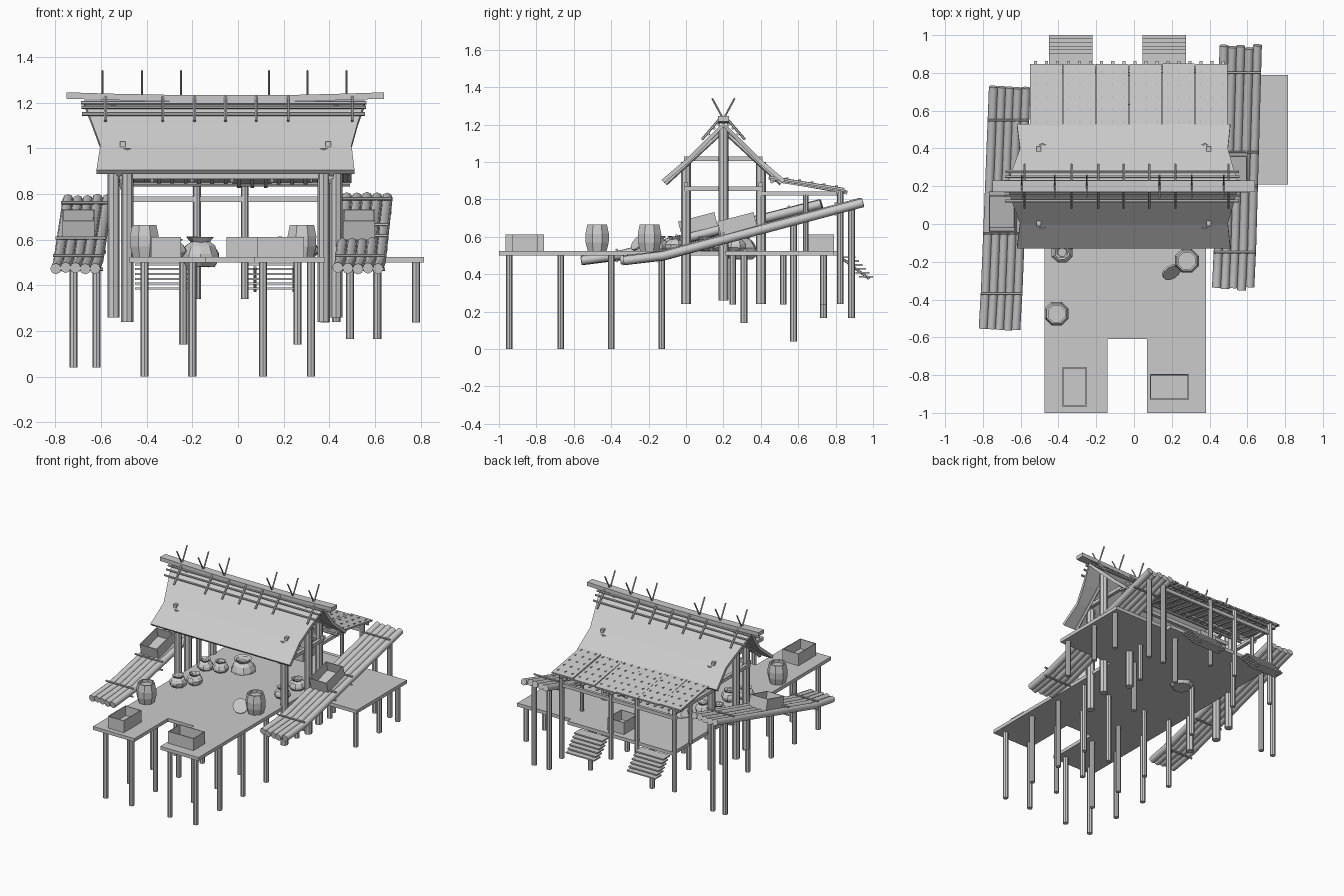
import bpy, bmesh, math, random
from mathutils import Vector, Matrix

if "Cube" in bpy.data.objects:
    bpy.data.objects.remove(bpy.data.objects["Cube"])
random.seed(4)


def finish(name, bm):
    bmesh.ops.recalc_face_normals(bm, faces=bm.faces)
    me = bpy.data.meshes.new(name)
    bm.to_mesh(me)
    bm.free()
    ob = bpy.data.objects.new(name, me)
    bpy.context.collection.objects.link(ob)
    return ob


def add_box(bm, lo, hi, rx=0.0, rz=0.0):
    lo, hi = Vector(lo), Vector(hi)
    m = (Matrix.Translation((lo + hi) / 2) @ Matrix.Rotation(rz, 4, 'Z')
         @ Matrix.Rotation(rx, 4, 'X') @ Matrix.Diagonal((*(hi - lo), 1)))
    return bmesh.ops.create_cube(bm, size=1, matrix=m)['verts']


def add_rod(bm, a, b, r, n=8):
    a, b = Vector(a), Vector(b)
    d = b - a
    m = Matrix.Translation((a + b) / 2) @ d.to_track_quat('Z', 'Y').to_matrix().to_4x4()
    bmesh.ops.create_cone(bm, cap_ends=True, segments=n, radius1=r, radius2=r,
                          depth=d.length, matrix=m)


def rods(name, items, n=8):
    bm = bmesh.new()
    for a, b, r in items:
        add_rod(bm, a, b, r, n)
    return finish(name, bm)


def boxes(name, items):
    bm = bmesh.new()
    for it in items:
        add_box(bm, *it)
    return finish(name, bm)


def posts(name, spots, z0, z1, r=0.018):
    return rods(name, [((x, y, z0), (x, y, z1), r) for x, y in spots])


def lathe(name, profile, loc, n=8, wobble=0.0):
    bm = bmesh.new()
    rings = []
    for r, z in profile:
        rings.append([bm.verts.new((loc[0] + r * k * math.cos(a), loc[1] + r * k * math.sin(a),
                                    loc[2] + z + random.uniform(-wobble, wobble) * 0.05))
                      for a in [2 * math.pi * (i + .5) / n for i in range(n)]
                      for k in [1 + random.uniform(-wobble, wobble)]])
    for p, q in zip(rings, rings[1:]):
        for i in range(n):
            bm.faces.new((p[i], p[(i + 1) % n], q[(i + 1) % n], q[i]))
    bm.faces.new(rings[0][::-1])
    bm.faces.new(rings[-1])
    return finish(name, bm)


def crate(name, lo, hi, rx=0.0):
    bm = bmesh.new()
    vs = add_box(bm, lo, hi, rx)
    bm.normal_update()
    top = max(bm.faces, key=lambda f: f.normal.z)
    bmesh.ops.inset_region(bm, faces=[top], thickness=0.008)
    bmesh.ops.inset_region(bm, faces=[top], thickness=0.0005, depth=-(hi[2] - lo[2]) * 0.8)
    return finish(name, bm)


# deck with front notch and right-hand extension
bm = bmesh.new()
outline = [(-.475, -1), (-.14, -1), (-.14, -.61), (.07, -.61), (.07, -1), (.38, -1),
           (.38, .21), (.815, .21), (.815, .79), (.38, .79), (.38, .83), (-.475, .83)]
f = bm.faces.new([bm.verts.new((x, y, .50)) for x, y in outline])
ext = bmesh.ops.extrude_face_region(bm, geom=[f])
bmesh.ops.translate(bm, vec=(0, 0, .025),
                    verts=[v for v in ext['geom'] if isinstance(v, bmesh.types.BMVert)])
finish("deck", bm)

# stilts under the deck
posts("front_stilts", [(x, y) for x in (-.41, -.2, .11, .32) for y in (-.945, -.67, -.4, -.13)], 0, .51)
posts("middle_stilts", [(-.24, .31), (.26, .31)], .14, .51)
posts("back_stilts", [(-.24, .735), (.26, .735)], .165, .51)
posts("side_stilts", [(.78, .25), (.78, .52), (.78, .735), (.38, .52)], .237, .51)
posts("left_ramp_stilts", [(-.72, .575), (-.62, .575)], .04, .72)
posts("right_ramp_stilts", [(.49, .885), (.61, .885)], .165, .76)

# house posts and gable frames
posts("house_posts", [(x, y) for x in (-.485, .375) for y in (0, .4)], .24, 1.0, .027)
posts("gable_posts", [(-.545, .2), (.43, .2)], .26, 1.19, .027)
beams = []
for x in (-.505, .395):
    beams += [((x - .012, -.01, 1.005), (x + .012, .41, 1.03)),
              ((x - .012, -.01, .845), (x + .012, .41, .87)),
              ((x - .012, .4, .82), (x + .012, .84, .842))]
beams += [((-.52, y - .012, .865), (.42, y + .012, .89)) for y in (0, .4)]
beams.append(((-.5, .815, .765), (.42, .835, .79)))
boxes("house_beams", beams)
rods("rafters", [((x, .2, 1.17), (x, .2 + s * .31, .885), .013)
                 for x in (-.52, .41) for s in (-1, 1)], 6)

# thatched roof lofted over the ridge, mirrored front to back
half = [(.33, .905, -.62, .51), (.2, 1.015, -.603, .497), (.1, 1.115, -.64, .525), (0, 1.21, -.675, .557)]
rows = [(.2 - d, z, a, b) for d, z, a, b in half] + [(.2 + d, z, a, b) for d, z, a, b in half[-2::-1]]
bm = bmesh.new()
vr = [[bm.verts.new((x, y, z)) for x in (a, b)] for y, z, a, b in rows]
for p, q in zip(vr, vr[1:]):
    bm.faces.new((p[0], p[1], q[1], q[0]))
roof = finish("roof", bm)
mod = roof.modifiers.new("thickness", 'SOLIDIFY')
mod.thickness = .022
mod.offset = -1

# ridge board with gently raised ends
bm = bmesh.new()
xs = (-.75, -.55, -.3, 0, .25, .45, .64)
zs = (1.232, 1.226, 1.221, 1.22, 1.221, 1.226, 1.232)
rings = [[bm.verts.new((x, .2 + dy, z + dz)) for dy, dz in
          ((-.03, -.015), (.03, -.015), (.03, .013), (-.03, .013))] for x, z in zip(xs, zs)]
for p, q in zip(rings, rings[1:]):
    for i in range(4):
        bm.faces.new((p[i], p[(i + 1) % 4], q[(i + 1) % 4], q[i]))
bm.faces.new(rings[0])
bm.faces.new(rings[-1])
finish("ridge_board", bm)

# poles along the ridge, ties over them, and crossed finials
poles, ties, finials = [], [], []
for s in (-1, 1):
    for d, z in ((.05, 1.18), (.078, 1.15), (.025, 1.2)):
        e = random.uniform(0, .02)
        poles.append(((-.68 - e, .2 + s * d, z), (.555 + e, .2 + s * d, z), .008))
    for x in (-.58, -.33, -.19, -.055, .08, .22, .5):
        ties.append(((x, .2 + s * .025, 1.225), (x, .2 + s * .115, 1.12), .007))
    for x in (-.594, -.42, -.25, .135, .305, .476):
        finials.append(((x, .2 - s * .005, 1.22), (x, .2 + s * .06, 1.34), .005))
rods("ridge_poles", poles, 6)
rods("ridge_ties", ties, 6)
rods("ridge_finials", finials, 6)

# back awning of slightly uneven panels, with ragged battens and pegs
bm = bmesh.new()
pegs = bmesh.new()
n = 6
w = 1.05 / n
slope = math.atan2(-.07, .41)
for i in range(n):
    x0 = -.55 + i * w
    dz = random.uniform(-.006, .006)
    t = slope + random.uniform(-.015, .015)
    add_box(bm, (x0, .44, .877 + dz), (x0 + w - .004, .85, .889 + dz), t)
    for j in range(3):
        px = x0 + w * (j + .5) / 3
        add_box(bm, (px - .008, .45, .868 + dz), (px + .008, .865, .876 + dz), t)
        for k in range(6):
            d = -.17 + k * .066
            zc = .890 + dz + d * math.tan(t)
            add_box(pegs, (px - .004, .645 + d - .008, zc - .004), (px + .004, .645 + d + .008, zc + .004))
finish("awning", bm)
finish("awning_pegs", pegs)
posts("awning_corner_posts", [(-.485, .825), (.43, .825)], .24, .85, .018)
posts("awning_inner_posts", [(-.18, .825), (.03, .825)], .34, .85, .017)
posts("awning_side_posts", [(-.485, .64), (.395, .64)], .52, .83, .014)
rods("awning_purlins", [((-.54, .81, .842), (.49, .81, .842), .01), ((-.54, .46, .895), (.49, .46, .895), .01)])


# log ramps bent near the foot, with lashing bars
def ramp(name, path, half_width, bars):
    items = bpy.data.curves.new(name, 'CURVE')
    items.dimensions = '3D'
    items.bevel_depth = .024
    items.bevel_resolution = 2
    items.use_fill_caps = True
    for i in range(5):
        o = (i - 2) / 2 * half_width
        j = random.uniform(-.012, .012)
        sp = items.splines.new('POLY')
        sp.points.add(len(path) - 1)
        for p, (x, y, z) in zip(sp.points, path):
            p.co = (x + o, y + j, z + random.uniform(-.004, .004), 1)
    bpy.context.collection.objects.link(bpy.data.objects.new(name, items))
    (x1, y1, z1), (x2, y2, z2) = path[1], path[2]
    lash = []
    for y in bars:
        t = (y - y1) / (y2 - y1)
        x, z = x1 + t * (x2 - x1), z1 + max(t, 0) * (z2 - z1)
        for s in (-.03, .03):
            lash.append(((x - .11, y, z + s), (x + .11, y, z + s), .007))
    rods(name + "_lashings", lash, 6)


ramp("left_ramp", [(-.712, -.56, .475), (-.70, -.35, .50), (-.658, .72, .775)], .086, (-.37, -.05, .55))
ramp("right_ramp", [(.525, -.345, .475), (.535, -.13, .50), (.565, .935, .785)], .088, (-.15, .2, .38, .8))

# crates on deck and ramps
crate("left_front_crate", (-.38, -.965, .525), (-.25, -.76, .612))
crate("right_front_crate", (.085, -.93, .525), (.29, -.795, .612))
crate("back_crate", (-.05, .63, .525), (.085, .79, .612))
crate("left_ramp_crate", (-.768, -.035, .622), (-.628, .165, .708), .255)
crate("right_ramp_crate", (.46, .175, .622), (.60, .375, .708), .255)

# barrels and a leaning lid
barrel = [(.055, 0), (.067, .045), (.068, .09), (.057, .14), (.047, .14), (.047, .12)]
lathe("left_barrel", barrel, (-.41, -.475, .525))
lathe("right_barrel", barrel, (.28, -.195, .525))
rods("barrel_lid", [((.195, -.25, .566), (.2, -.258, .573), .052)], 12)

# grain sacks with pinched, open necks
sack = [(.75, 0), (1, .25), (1, .5), (.8, .8), (.5, .95), (.72, 1.15), (.55, 1.1), (.4, .9)]
for i, (x, y, r) in enumerate([(-.38, -.15, .058), (-.31, -.06, .055), (-.38, .165, .055),
                               (-.28, .2, .055), (.29, .1, .055), (.295, .265, .06)]):
    lathe(f"sack_{i + 1}", [(a * r, b * .066) for a, b in sack], (x, y, .525), 8, .06)
lathe("big_sack", [(a * .085, b * .115) for a, b in sack], (-.165, .295, .48), 10, .06)

# back stairs of overlapping slats
steps = []
for x0 in (-.45, .045):
    for i in range(6):
        y, z = .83 + i * .019, .487 - i * .021
        steps.append(((x0, y, z), (x0 + .23, 1.0 if i == 5 else y + .075, z + .009)))
boxes("stair_slats", steps)
rods("stair_stringers", [((x, .84, .48), (x, .98, .375), .007)
                         for x in (-.42, -.25, .075, .245)], 6)
